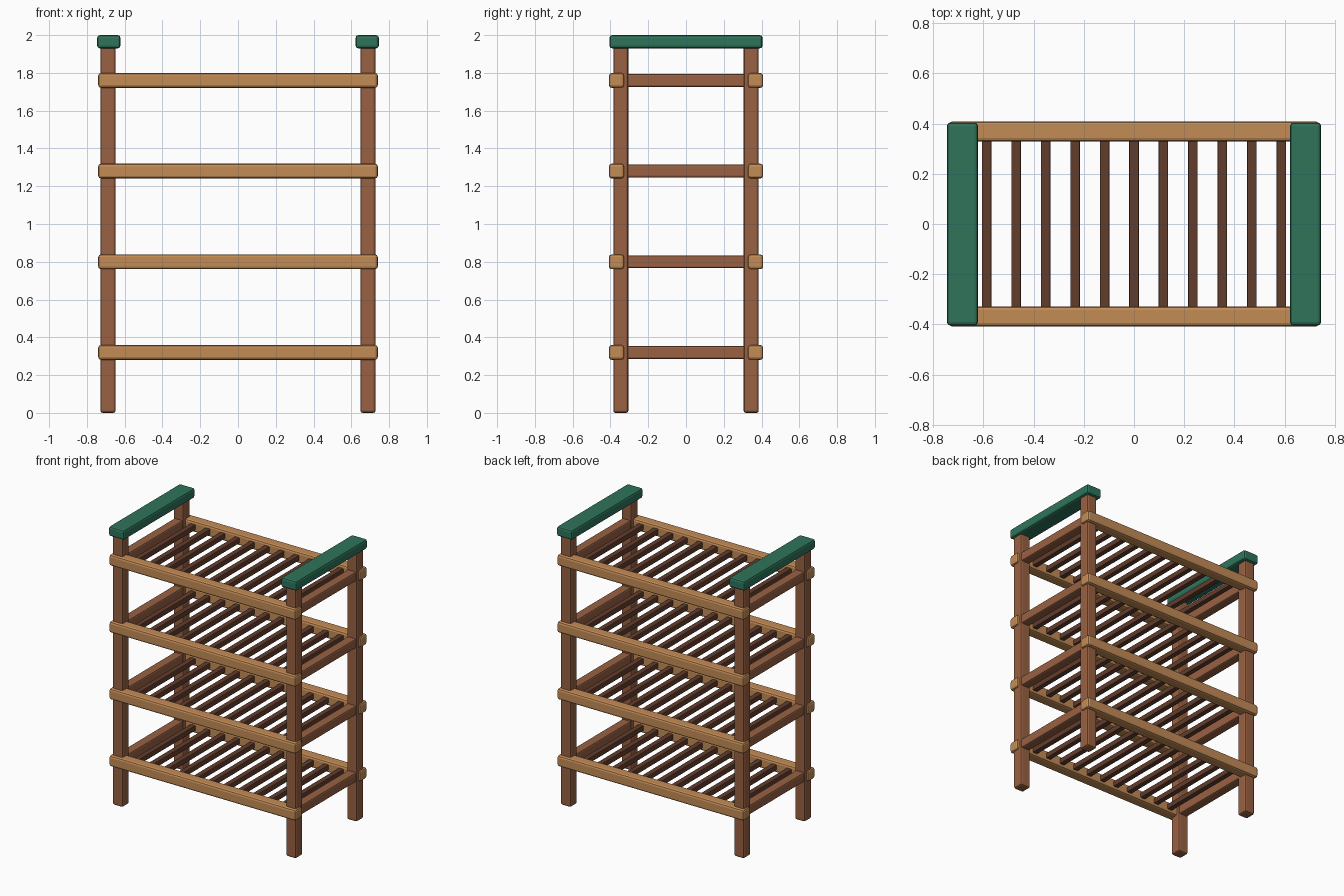
import bpy

cube = bpy.data.objects.get("Cube")
if cube:
    bpy.data.objects.remove(cube, do_unlink=True)


def srgb(c):
    c /= 255
    return c / 12.92 if c <= 0.04045 else ((c + 0.055) / 1.055) ** 2.4


def make_material(name, r, g, b):
    color = (srgb(r), srgb(g), srgb(b), 1)
    mat = bpy.data.materials.new(name)
    mat.use_nodes = True
    mat.diffuse_color = color
    mat.node_tree.nodes["Principled BSDF"].inputs["Base Color"].default_value = color
    return mat


frame_wood = make_material("frame brown", 152, 97, 66)
rail_wood = make_material("light tan wood", 196, 140, 86)
slat_wood = make_material("dark brown wood", 98, 61, 45)
cap_paint = make_material("green paint", 46, 116, 90)


def beam(name, center, size, mat, chamfer):
    """Box with chamfered edges."""
    bpy.ops.mesh.primitive_cube_add(size=1, location=center)
    obj = bpy.context.object
    obj.name = name
    obj.scale = size
    bpy.ops.object.transform_apply(location=False, rotation=False, scale=True)
    obj.data.materials.append(mat)
    bevel = obj.modifiers.new("chamfer", "BEVEL")
    bevel.width = chamfer
    bevel.segments = 2
    return obj


SIDES = (("right", -1), ("left", 1))
ENDS = (("front", -1), ("back", 1))
SHELVES = [0.32 + 0.48 * i for i in range(4)]

# Corner posts and green top caps
for side, sx in SIDES:
    for end, sy in ENDS:
        beam(f"{end}_{side}_post", (sx * 0.688, sy * 0.345, 0.975),
             (0.08, 0.08, 1.95), frame_wood, 0.012)
    beam(f"{side}_top_cap", (sx * 0.684, 0, 1.965),
         (0.123, 0.81, 0.07), cap_paint, 0.014)

for n, z in enumerate(SHELVES, 1):
    # Long rails along the front and back
    for end, sy in ENDS:
        beam(f"shelf_{n}_{end}_rail", (0, sy * 0.368, z),
             (1.48, 0.08, 0.078), rail_wood, 0.014)
    # Short rails between the posts
    for side, sx in SIDES:
        beam(f"shelf_{n}_{side}_rail", (sx * 0.688, 0, z),
             (0.068, 0.66, 0.068), frame_wood, 0.01)
    # Shelf slats
    for i in range(11):
        beam(f"shelf_{n}_slat_{i + 1}", ((i - 5) * 0.1175, 0, z),
             (0.038, 0.68, 0.038), slat_wood, 0.004)
